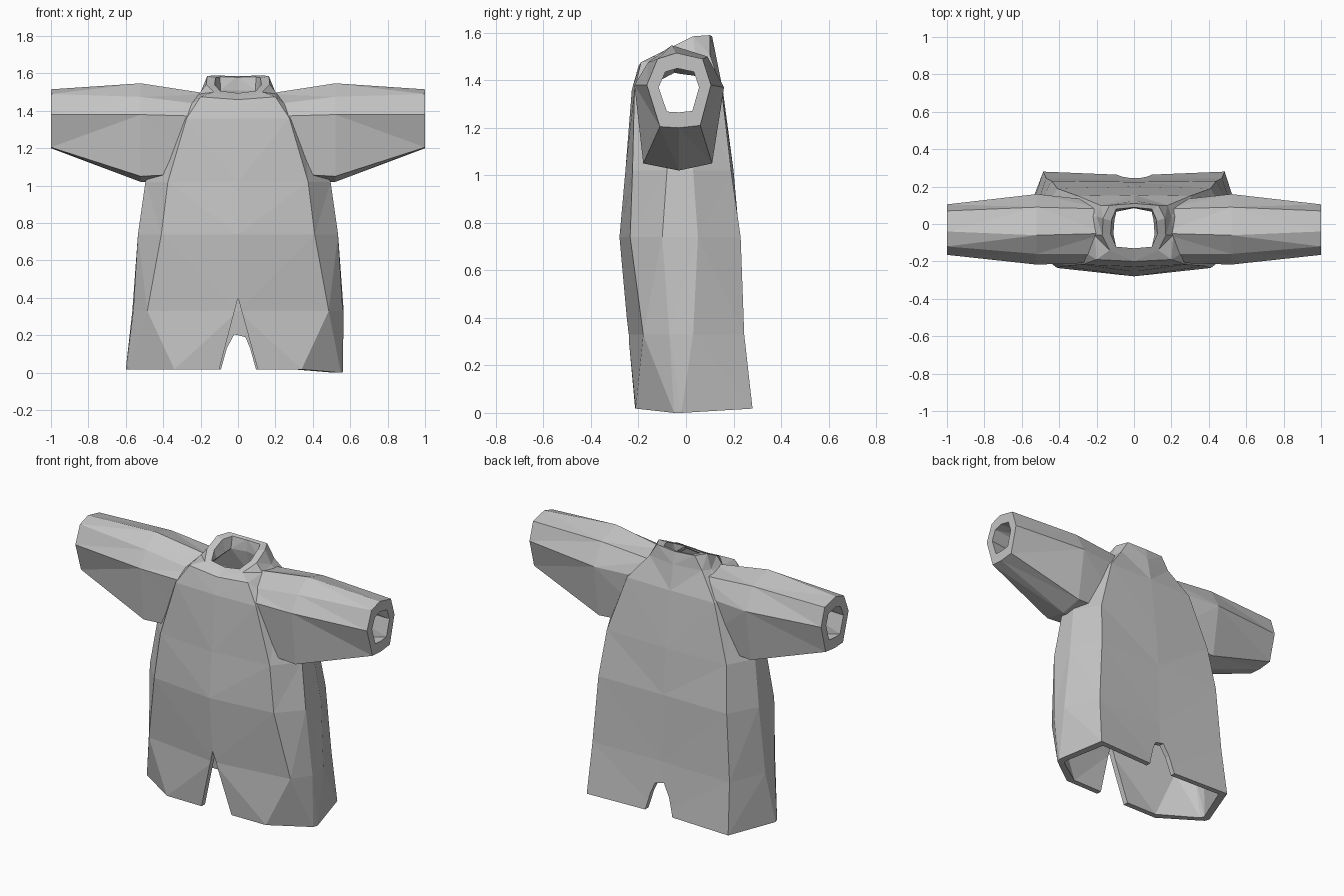
import bpy, bmesh
from mathutils import Vector

if "Cube" in bpy.data.objects:
    bpy.data.objects.remove(bpy.data.objects["Cube"])

grey = bpy.data.materials.new("cloth grey")
grey.diffuse_color = (0.55, 0.55, 0.55, 1)
grey.use_nodes = True
grey.node_tree.nodes["Principled BSDF"].inputs["Base Color"].default_value = grey.diffuse_color


def solid(name, rings):
    """Closed loft through rings, with fan caps at both ends."""
    bm = bmesh.new()
    vr = [[bm.verts.new(p) for p in r] for r in rings]
    n = len(vr[0])
    for a, b in zip(vr, vr[1:]):
        for i in range(n):
            j = (i + 1) % n
            bm.faces.new((a[i], a[j], b[j], b[i]))
    for r in (vr[0], vr[-1]):
        c = bm.verts.new(sum((v.co for v in r), Vector()) / n)
        for i in range(n):
            bm.faces.new((r[i], r[(i + 1) % n], c))
    bmesh.ops.triangulate(bm, faces=bm.faces[:])
    bmesh.ops.recalc_face_normals(bm, faces=bm.faces[:])
    me = bpy.data.meshes.new(name)
    bm.to_mesh(me)
    bm.free()
    me.materials.append(grey)
    ob = bpy.data.objects.new(name, me)
    bpy.context.collection.objects.link(ob)
    return ob


def inset(ring, axes, t):
    """Shrink a ring by wall thickness t along two axes."""
    out = [p.copy() for p in ring]
    for k, d in zip(axes, t):
        lo, hi = min(p[k] for p in ring), max(p[k] for p in ring)
        for p in out:
            m = (lo + hi) / 2
            p[k] = m + (p[k] - m) * (1 - 2 * d / (hi - lo))
    return out


def combine(target, other, op):
    bpy.context.view_layer.objects.active = target
    mod = target.modifiers.new(op, 'BOOLEAN')
    mod.operation, mod.solver, mod.object = op, 'EXACT', other
    bpy.ops.object.modifier_apply(modifier=mod.name)
    bpy.data.objects.remove(other)


def body_ring(half):
    """Half ring from front centre to back centre, mirrored in x."""
    full = half + [(-x, y, z) for x, y, z in half[-2:0:-1]]
    return [Vector(p) for p in full]


def level(z, f, fc, s1, s2, bc, b):
    return body_ring([(0, f, z), (*fc, z), (*s1, z), (*s2, z), (*bc, z), (0, b, z)])


# Body, from hem to collar
body = [
    level(0.018, -.215, (.34, -.212), (.57, -.05), (.58, -.02), (.485, .28), .26),
    level(0.33, -.243, (.485, -.18), (.56, -.07), (.565, .03), (.47, .245), .235),
    level(0.74, -.28, (.41, -.235), (.535, -.1), (.535, .05), (.44, .23), .225),
    level(1.02, -.255, (.375, -.225), (.495, -.08), (.495, .03), (.41, .19), .2),
    level(1.36, -.228, (.275, -.217), (.35, -.1), (.35, .05), (.3, .15), .155),
    body_ring([(0, -.20, 1.46), (.2, -.19, 1.475), (.21, -.06, 1.49),
               (.2, .04, 1.5), (.18, .1, 1.51), (0, .125, 1.51)]),
    body_ring([(0, -.15, 1.485), (.13, -.14, 1.5), (.17, -.06, 1.54),
               (.165, .03, 1.585), (.13, .1, 1.59), (0, .11, 1.585)]),
]
# Hem hangs slightly unevenly at the sides
for i in (2, 3, 7, 8):
    body[0][i].x -= .02
for i in (2, 3):
    body[0][i].z = 0
shell = solid("tunic", body)

# Slits in the hem: tall at the front, short at the back
front = [(-.105, -.05), (-.1, .02), (0, .4), (.105, .02), (.11, -.05)]
back = [(-.11, -.05), (-.06, .13), (-.02, .205), (.04, .19), (.065, .13), (.115, -.05)]
for outline, y0, y1 in ((front, -.5, -.02), (back, .02, .5)):
    slit = solid("hem_slit", [[Vector((x, y, z)) for x, z in outline] for y in (y0, y1)])
    combine(shell, slit, 'DIFFERENCE')

# Hollow of the body, running out through hem and collar
hollow = [inset(r, (0, 1), (.045, .035)) for r in body[:5]]
hollow.append(inset(body[5], (0, 1), (.1, .04)))
hollow.append(inset(body[6], (0, 1), (.045, .02)))
hollow = ([[p - Vector((0, 0, .1)) for p in hollow[0]]] + hollow
          + [[p + Vector((0, 0, .1)) for p in hollow[-1]]])
cutters = [solid("body_hollow", hollow)]

# Sleeve sections as (y, z): root, elbow, cuff
sections = [
    (.15, [(-.05, 1.49), (.08, 1.47), (.12, 1.37), (.09, 1.07),
           (-.03, 1.03), (-.17, 1.07), (-.205, 1.37), (-.16, 1.43)]),
    (.52, [(-.06, 1.547), (.09, 1.5), (.16, 1.37), (.11, 1.05),
           (-.03, 1.02), (-.18, 1.05), (-.217, 1.38), (-.16, 1.475)]),
    (1.0, [(-.04, 1.515), (.07, 1.49), (.105, 1.38), (.06, 1.21),
           (-.03, 1.2), (-.11, 1.205), (-.165, 1.38), (-.12, 1.49)]),
]
for side in (-1, 1):
    rings = [[Vector((side * x, y, z)) for y, z in pts] for x, pts in sections]
    combine(shell, solid("sleeve", rings), 'UNION')
    inner = [inset(r, (1, 2), (.05, .065)) for r in rings]
    inner.append([p + Vector((side * .1, 0, 0)) for p in inner[-1]])
    cutters.append(solid("sleeve_hollow", inner))

for c in cutters:
    combine(shell, c, 'DIFFERENCE')
